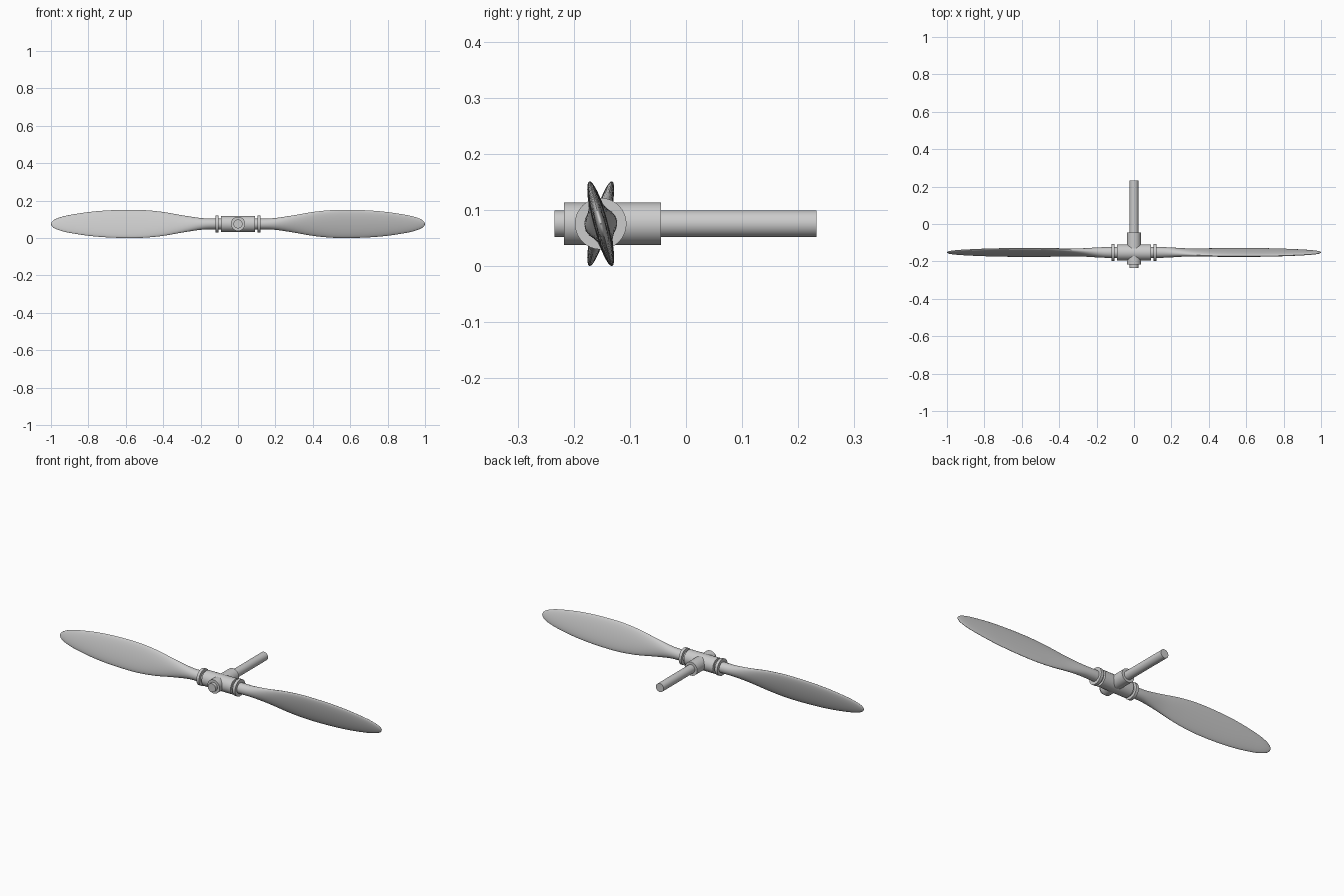
import bpy, bmesh, math
from mathutils import Matrix, Vector

if "Cube" in bpy.data.objects:
    bpy.data.objects.remove(bpy.data.objects["Cube"])

CENTRE = Vector((0, -0.152, 0.0755))
PITCH = math.radians(15)


def finish(bm, name, matrix):
    bmesh.ops.recalc_face_normals(bm, faces=bm.faces)
    mesh = bpy.data.meshes.new(name)
    bm.to_mesh(mesh)
    bm.free()
    obj = bpy.data.objects.new(name, mesh)
    bpy.context.collection.objects.link(obj)
    obj.matrix_world = matrix
    bpy.ops.object.select_all(action='DESELECT')
    obj.select_set(True)
    bpy.context.view_layer.objects.active = obj
    bpy.ops.object.shade_smooth_by_angle(angle=math.radians(35))
    return obj


def loft(name, stations, matrix, sides=32):
    """Elliptical sections (x, half height, half thickness) along x."""
    bm = bmesh.new()
    rings = []
    for x, h, t in stations:
        angles = [math.tau * i / sides for i in range(sides)]
        rings.append([bm.verts.new((x, t * math.cos(a), h * math.sin(a))) for a in angles])
    for a, b in zip(rings, rings[1:]):
        for i in range(sides):
            j = (i + 1) % sides
            bm.faces.new((a[i], a[j], b[j], b[i]))
    bm.faces.new(rings[0])
    bm.faces.new(rings[-1])
    return finish(bm, name, matrix)


def cylinder(name, start, end, radius, matrix):
    return loft(name, [(start, radius, radius), (end, radius, radius)], matrix)


def smooth_path(points, steps=4):
    """Catmull-Rom curve through the stations."""
    p = [Vector(q) for q in points]
    p = [p[0]] + p + [p[-1]]
    out = []
    for a, b, c, d in zip(p, p[1:], p[2:], p[3:]):
        for k in range(steps):
            u = k / steps
            out.append(0.5 * (2 * b + (c - a) * u + (2 * a - 5 * b + 4 * c - d) * u ** 2
                              + (3 * b - a - 3 * c + d) * u ** 3))
    return out + [p[-1]]


# Crossed hub barrels and drive shaft
at_hub = Matrix.Translation(CENTRE)
along_y = at_hub @ Matrix.Rotation(math.pi / 2, 4, 'Z')
cylinder("hub_cross_barrel", -0.09, 0.09, 0.043, at_hub)
cylinder("hub_shaft_barrel", -0.065, 0.107, 0.038, along_y)
cylinder("drive_shaft", -0.082, 0.385, 0.024, along_y)

# Blade sections: distance, half chord, half thickness
BLADE = [
    (0.08, 0.029, 0.029), (0.14, 0.029, 0.029), (0.2, 0.032, 0.026),
    (0.3, 0.048, 0.018), (0.4, 0.066, 0.015), (0.5, 0.0762, 0.0138),
    (0.59, 0.078, 0.0132), (0.7, 0.0745, 0.0125), (0.8, 0.0655, 0.0115),
    (0.9, 0.0495, 0.0095), (0.95, 0.037, 0.008), (0.98, 0.0245, 0.006),
    (0.994, 0.0135, 0.004), (1.0, 0.001, 0.0008),
]
sections = smooth_path(BLADE)

# Two opposed blades, each with a root collar
for side, turn in (("left", 0), ("right", math.pi)):
    frame = at_hub @ Matrix.Rotation(turn, 4, 'Y')
    loft(side + "_blade", sections, frame @ Matrix.Rotation(PITCH, 4, 'X'))
    cylinder(side + "_collar", 0.104, 0.12, 0.046, frame)
